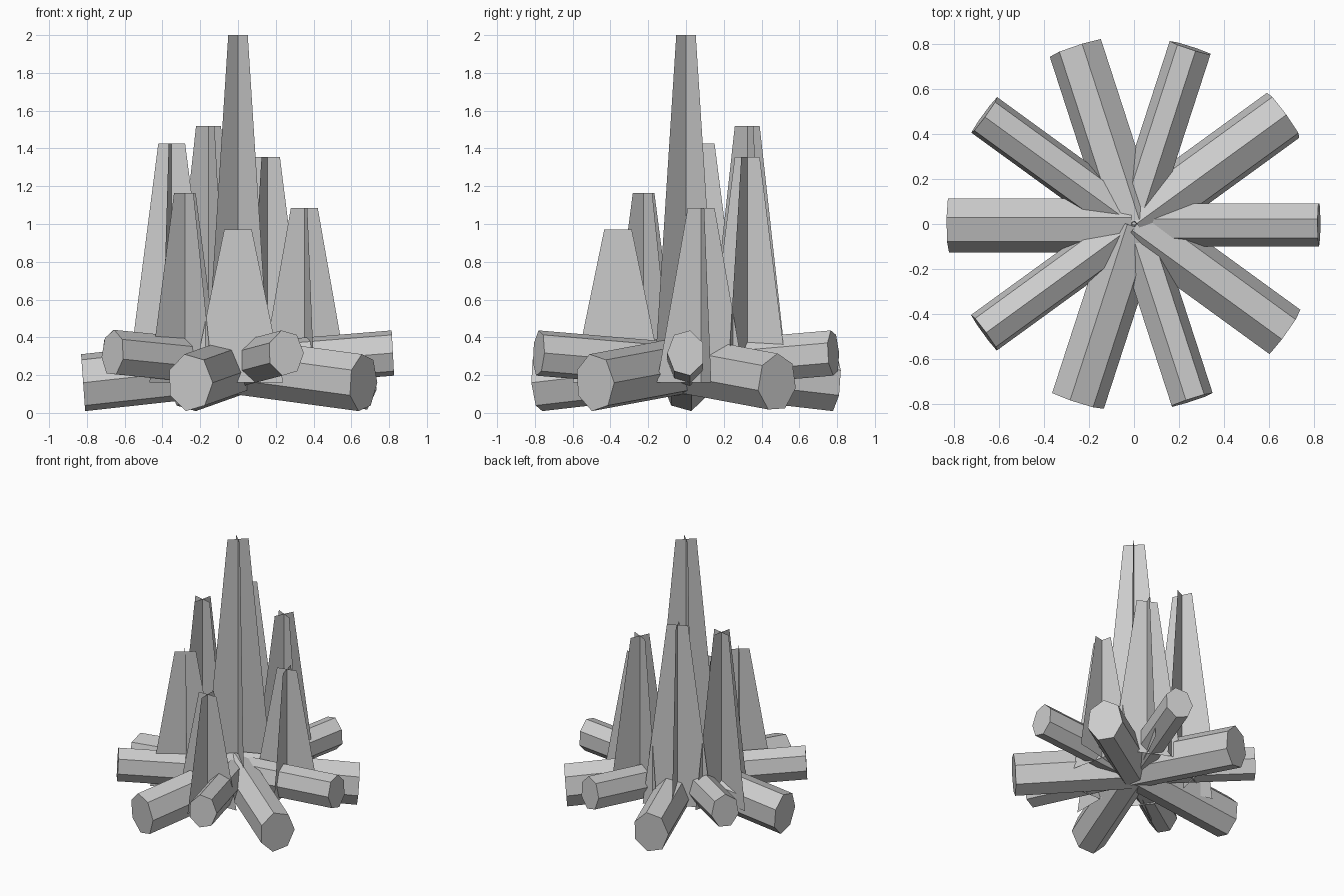
import bpy
import bmesh
from math import radians, sin, cos, tau
from mathutils import Vector

cube = bpy.data.objects.get("Cube")
if cube:
    bpy.data.objects.remove(cube)

grey = bpy.data.materials.new("plain_grey")
grey.use_nodes = True
colour = (0.6, 0.6, 0.6, 1)
grey.diffuse_color = colour
grey.node_tree.nodes["Principled BSDF"].inputs["Base Color"].default_value = colour

STRETCH = 1.23    # logs are taller than they are wide
HUB_Z = 0.25      # height where the logs meet
SIDES = 7


def finish(name, bm):
    mesh = bpy.data.meshes.new(name)
    bm.to_mesh(mesh)
    bm.free()
    mesh.materials.append(grey)
    obj = bpy.data.objects.new(name, mesh)
    bpy.context.collection.objects.link(obj)


def add_log(name, angle, radius, end_z, phase):
    """Seven-sided log running from the hub out to its end."""
    a = radians(angle)
    out = Vector((cos(a), sin(a), 0))
    left = Vector((-sin(a), cos(a), 0))
    axis = (out * 0.82 + Vector((0, 0, (end_z - HUB_Z) / STRETCH)))
    up = axis.cross(left).normalized()
    bm = bmesh.new()
    rings = []
    for centre in (Vector(), axis):
        ring = []
        for i in range(SIDES):
            t = radians(phase) + tau * i / SIDES
            p = centre + (left * cos(t) + up * sin(t)) * radius
            ring.append(bm.verts.new((p.x, p.y, HUB_Z + p.z * STRETCH)))
        rings.append(ring)
        bm.faces.new(ring)
    inner, outer = rings
    for i in range(SIDES):
        j = (i + 1) % SIDES
        bm.faces.new((inner[i], inner[j], outer[j], outer[i]))
    bmesh.ops.recalc_face_normals(bm, faces=bm.faces)
    finish(name, bm)


def add_flame(name, angle, distance, top):
    """Two crossed upright sheets that narrow towards the top."""
    a = radians(angle)
    centre = Vector((cos(a), sin(a), 0)) * distance
    bm = bmesh.new()
    for turn in (a, a + tau / 4):
        d = Vector((cos(turn), sin(turn), 0))
        corners = ((-0.24, 0.16), (0.24, 0.16), (0.073, top), (-0.073, top))
        bm.faces.new([bm.verts.new(centre + d * w + Vector((0, 0, z)))
                      for w, z in corners])
    finish(name, bm)


# Ring of logs, alternately thin and raised, thick and resting on the ground
phases = (25.7, 41, 0, 0, 36, 0, 36, 0, 0, 0)
for i, phase in enumerate(phases):
    if i % 2 == 0:
        add_log(f"raised_log_{i}", i * 36, 0.1, 0.317, phase)
    else:
        add_log(f"ground_log_{i}", i * 36, 0.126, 0.16, phase)

# Tall middle flame and the smaller ones around it
add_flame("middle_flame", 45, 0, 2.0)
tops = (0.97, None, 1.085, 1.355, 1.52, 1.425, 1.165)
for i, top in enumerate(tops):
    if top:
        add_flame(f"outer_flame_{i}", -90 + i * 360 / SIDES, 0.36, top)
